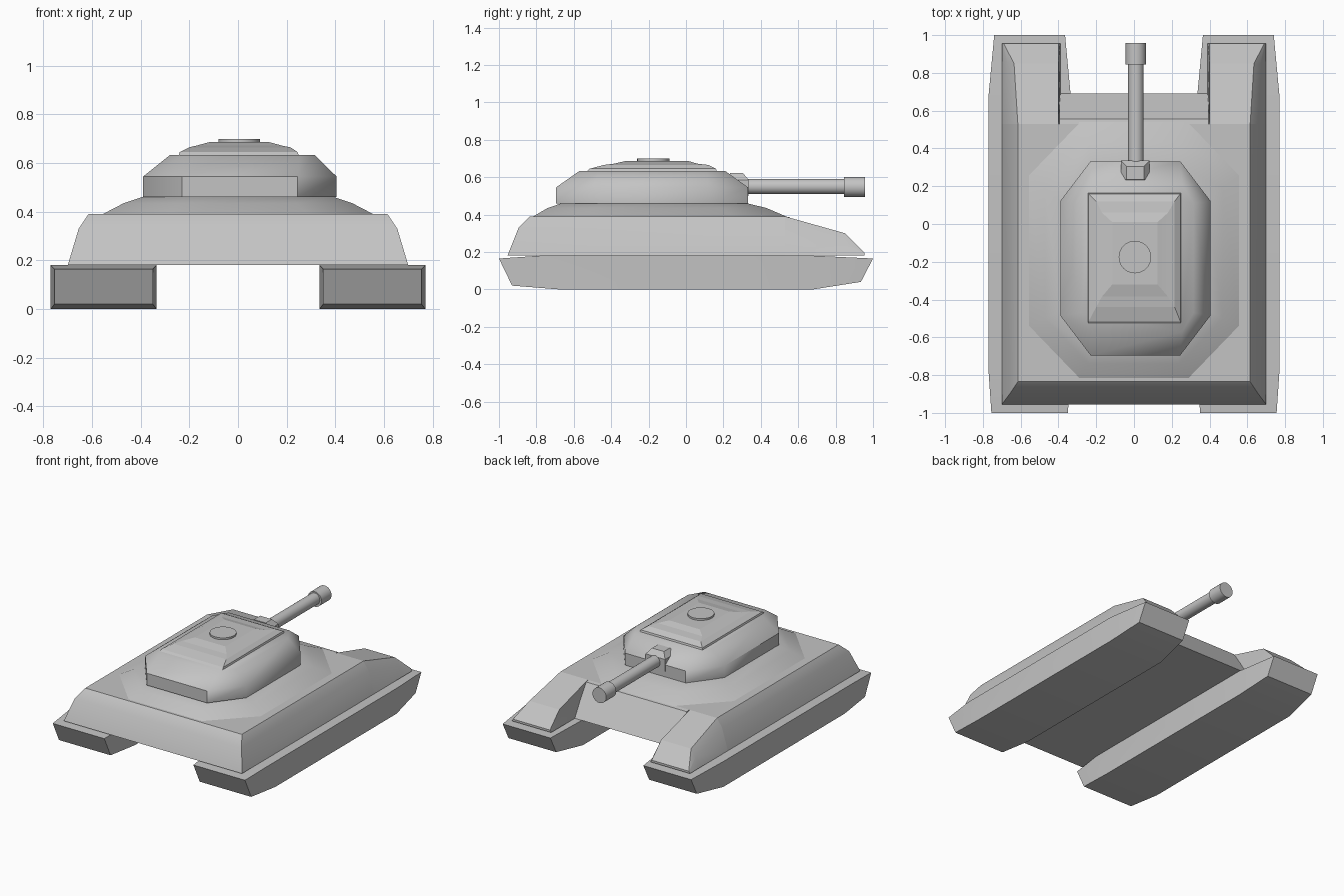
import bpy
import bmesh
import math

default = bpy.data.objects.get("Cube")
if default:
    bpy.data.objects.remove(default, do_unlink=True)

GREY = (0.55, 0.55, 0.55, 1.0)
grey = bpy.data.materials.new("plain_grey")
grey.use_nodes = True
grey.diffuse_color = GREY
grey.node_tree.nodes["Principled BSDF"].inputs["Base Color"].default_value = GREY


def finish(name, bm, angle=25):
    """Turn a bmesh into a shaded object in the scene."""
    bmesh.ops.recalc_face_normals(bm, faces=bm.faces)
    mesh = bpy.data.meshes.new(name)
    bm.to_mesh(mesh)
    bm.free()
    mesh.materials.append(grey)
    ob = bpy.data.objects.new(name, mesh)
    bpy.context.collection.objects.link(ob)
    bpy.ops.object.select_all(action="DESELECT")
    ob.select_set(True)
    bpy.context.view_layer.objects.active = ob
    bpy.ops.object.shade_smooth_by_angle(angle=math.radians(angle))
    return ob


def loft(name, rings, angle=25):
    """Skin a list of equal-length point rings and cap both ends."""
    bm = bmesh.new()
    loops = [[bm.verts.new(p) for p in ring] for ring in rings]
    count = len(loops[0])
    for a, b in zip(loops, loops[1:]):
        for i in range(count):
            j = (i + 1) % count
            bm.faces.new((a[i], a[j], b[j], b[i]))
    bm.faces.new(loops[0])
    bm.faces.new(loops[-1])
    return finish(name, bm, angle)


def rect(z, x0, x1, y0, y1):
    return [(x0, y0, z), (x1, y0, z), (x1, y1, z), (x0, y1, z)]


def octagon(z, x0, x1, y0, y1, cx, cy):
    """Rectangle with its corners cut by cx and cy."""
    return [(x0 + cx, y0, z), (x1 - cx, y0, z), (x1, y0 + cy, z), (x1, y1 - cy, z),
            (x1 - cx, y1, z), (x0 + cx, y1, z), (x0, y1 - cy, z), (x0, y0 + cy, z)]


def cylinder(name, start, end, radius, sides=24):
    """Straight round bar between two points along y or z."""
    along_y = start[1] != end[1]
    rings = []
    for p in (start, end):
        ring = []
        for i in range(sides):
            a = math.tau * i / sides
            u, v = radius * math.cos(a), radius * math.sin(a)
            ring.append((p[0] + u, p[1], p[2] + v) if along_y
                        else (p[0] + u, p[1] + v, p[2]))
        rings.append(ring)
    return loft(name, rings, 40)


for side, s in (("left", 1), ("right", -1)):
    # Track block: y, bottom z, top z, inner x, outer x
    stations = [(-1.0, -0.93, 0.02, 0.165, 0.35, 0.755),
                (-0.78, -0.68, 0.0, 0.18, 0.335, 0.77),
                (0.68, 0.68, 0.0, 0.18, 0.335, 0.77),
                (1.0, 0.935, 0.04, 0.165, 0.365, 0.74)]
    loft(side + "_track",
         [[(s * xi, yb, zb), (s * xo, yb, zb), (s * xo, yt, zt), (s * xi, yt, zt)]
          for yt, yb, zb, zt, xi, xo in stations], 10)

    # Front fender: y, top z, top x, middle z, middle x
    fender = [(0.53, 0.39, 0.615, 0.33, 0.655),
              (0.85, 0.30, 0.635, 0.25, 0.67),
              (0.955, 0.195, 0.69, 0.19, 0.695)]
    loft(side + "_front_fender",
         [[(s * 0.39, y, 0.18), (s * 0.70, y, 0.18), (s * xm, y, zm),
           (s * xt, y, zt), (s * 0.40, y, zt)]
          for y, zt, xt, zm, xm in fender])

# Hull body with sloped sides and rear
loft("hull", [rect(0.18, -0.70, 0.70, -0.955, 0.53),
              rect(0.33, -0.655, 0.655, -0.895, 0.53),
              rect(0.39, -0.615, 0.615, -0.835, 0.53)])

# Sloped nose plate between the fenders
nose = [(0.53, 0.18), (0.69, 0.18), (0.555, 0.385), (0.53, 0.39)]
loft("nose_plate", [[(x, y, z) for y, z in nose] for x in (-0.395, 0.395)])

# Raised deck under the turret
loft("turret_base", [octagon(0.388, -0.56, 0.56, -0.82, 0.54, 0.27, 0.28),
                     octagon(0.435, -0.47, 0.47, -0.74, 0.43, 0.23, 0.24),
                     octagon(0.462, -0.39, 0.39, -0.66, 0.32, 0.17, 0.20)], 30)

# Turret shell
loft("turret", [octagon(0.46, -0.39, 0.405, -0.695, 0.332, 0.16, 0.21),
                octagon(0.545, -0.39, 0.405, -0.695, 0.332, 0.16, 0.21),
                octagon(0.633, -0.28, 0.315, -0.57, 0.21, 0.06, 0.10)], 45)

# Stepped roof
loft("turret_roof", [rect(0.63, -0.245, 0.25, -0.53, 0.165),
                     rect(0.645, -0.24, 0.245, -0.515, 0.16),
                     rect(0.665, -0.20, 0.215, -0.44, 0.12),
                     rect(0.672, -0.17, 0.18, -0.385, 0.06),
                     rect(0.687, -0.115, 0.125, -0.32, 0.01)], 5)
cylinder("hatch", (0.005, -0.175, 0.68), (0.005, -0.175, 0.70), 0.086, 32)

# Gun with its mount and muzzle
loft("gun_mount", [rect(0.50, -0.07, 0.083, 0.22, 0.335),
                   rect(0.585, -0.07, 0.083, 0.23, 0.335),
                   rect(0.622, -0.04, 0.053, 0.235, 0.305)])
cylinder("gun_barrel", (0.01, 0.25, 0.55), (0.01, 0.86, 0.55), 0.041)
cylinder("gun_muzzle", (0.01, 0.845, 0.547), (0.01, 0.958, 0.547), 0.054)
